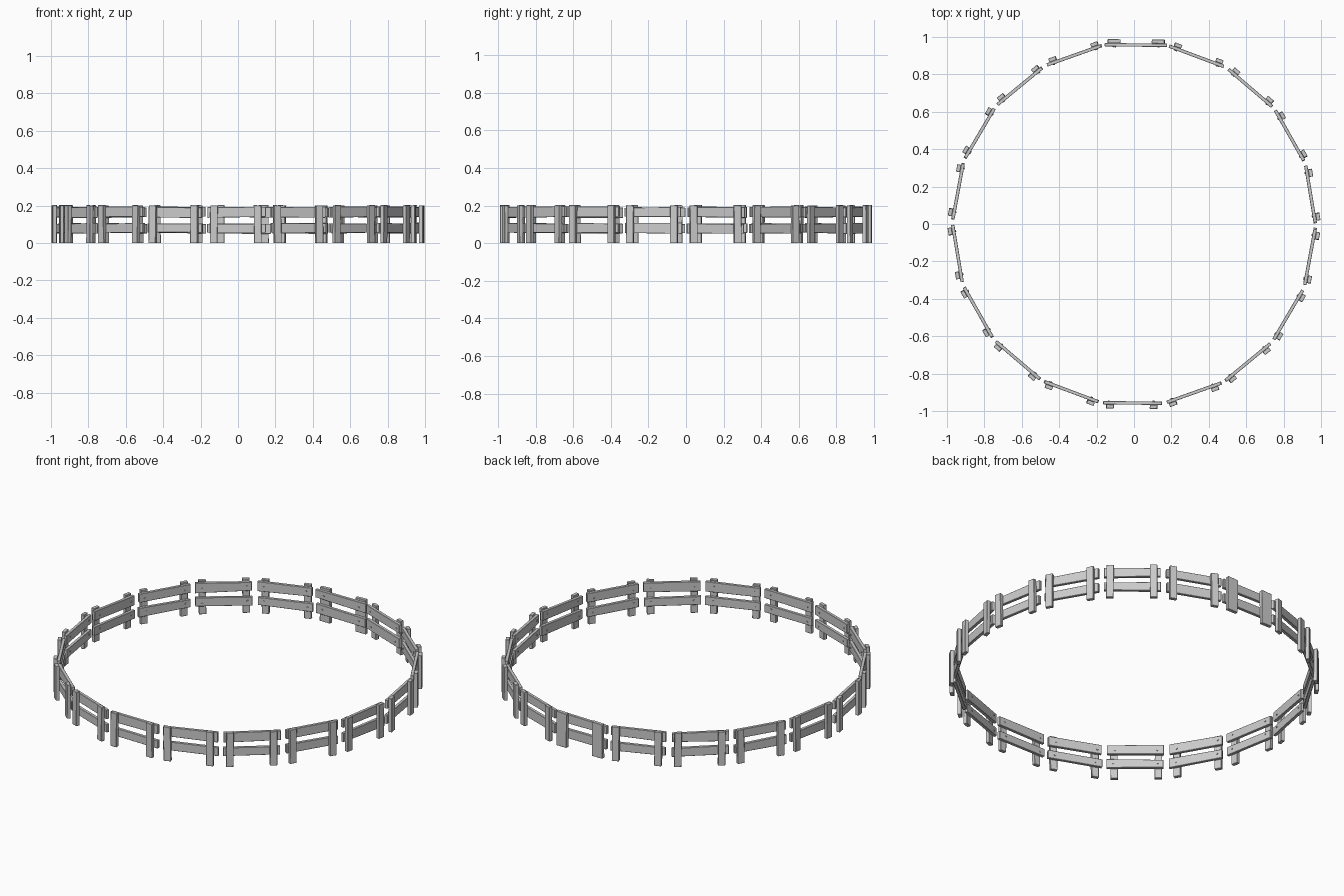
import bpy, bmesh, math, random
from mathutils import Matrix, Vector

if "Cube" in bpy.data.objects:
    bpy.data.objects.remove(bpy.data.objects["Cube"])

random.seed(4)
N = 18          # fence panels around the ring
APOTHEM = 0.957  # distance from centre to rail mid-line


def j(a):
    return random.uniform(-a, a)


def make(name, parts, frame):
    """Join slabs (lists of 8 corners) and nails into one object."""
    bm = bmesh.new()
    for corners in parts:
        vs = [bm.verts.new(frame @ Vector(c)) for c in corners]
        for f in ((0, 1, 2, 3), (7, 6, 5, 4), (0, 4, 5, 1),
                  (1, 5, 6, 2), (2, 6, 7, 3), (3, 7, 4, 0)):
            bm.faces.new([vs[i] for i in f])
    bmesh.ops.recalc_face_normals(bm, faces=bm.faces)
    bmesh.ops.bevel(bm, geom=bm.edges[:], offset=0.0015, segments=1, affect='EDGES')
    me = bpy.data.meshes.new(name)
    bm.to_mesh(me)
    bm.free()
    ob = bpy.data.objects.new(name, me)
    bpy.context.collection.objects.link(ob)


def slab(quad, y0, y1):
    """Extrude an (x, z) outline between two local depths."""
    return [(x, y0, z) for x, z in quad] + [(x, y1, z) for x, z in quad]


def nails(name, points, frame):
    bm = bmesh.new()
    for x, y, z in points:
        m = frame @ Matrix.Translation((x, y, z)) @ Matrix.Rotation(math.pi / 2, 4, 'X')
        bmesh.ops.create_cone(bm, cap_ends=True, segments=6, radius1=0.005,
                              radius2=0.005, depth=0.006, matrix=m)
    me = bpy.data.meshes.new(name)
    bm.to_mesh(me)
    bm.free()
    bpy.context.collection.objects.link(bpy.data.objects.new(name, me))


for i in range(N):
    a = math.radians(9.5 + 20 * i)
    # local x runs counter-clockwise along the panel, local y points inward
    frame = Matrix.Rotation(a + math.pi / 2, 4, 'Z') @ Matrix.Translation((0, -APOTHEM, 0))
    back = i == 4                      # the wide-posted panel
    half = 0.165 if back else 0.154

    # two slightly uneven rails
    rails = []
    for z0, z1 in ((0.053, 0.105), (0.138, 0.192)):
        l, r = -half + j(0.004), half + j(0.004)
        rails.append(slab([(l, z0 + j(0.004)), (r, z0 + j(0.004)),
                           (r, z1 + j(0.004)), (l, z1 + j(0.004))], -0.009, 0.009))
    make(f"rails_{i + 1}", rails, frame)

    # two posts on the outer side
    posts, heads = [], []
    w = 0.034 if back else 0.02
    for px in (-0.122, 0.115):
        t, h = px + j(0.003), 0.202
        posts.append(slab([(px - w, 0), (px + w, 0), (t + w, h + j(0.002)),
                           (t - w, h + j(0.002))], -0.030, -0.009))
        heads += [(px + j(0.006), 0.010, z + j(0.006)) for z in (0.079, 0.165)]
    make(f"posts_{i + 1}", posts, frame)
    nails(f"nails_{i + 1}", heads, frame)
